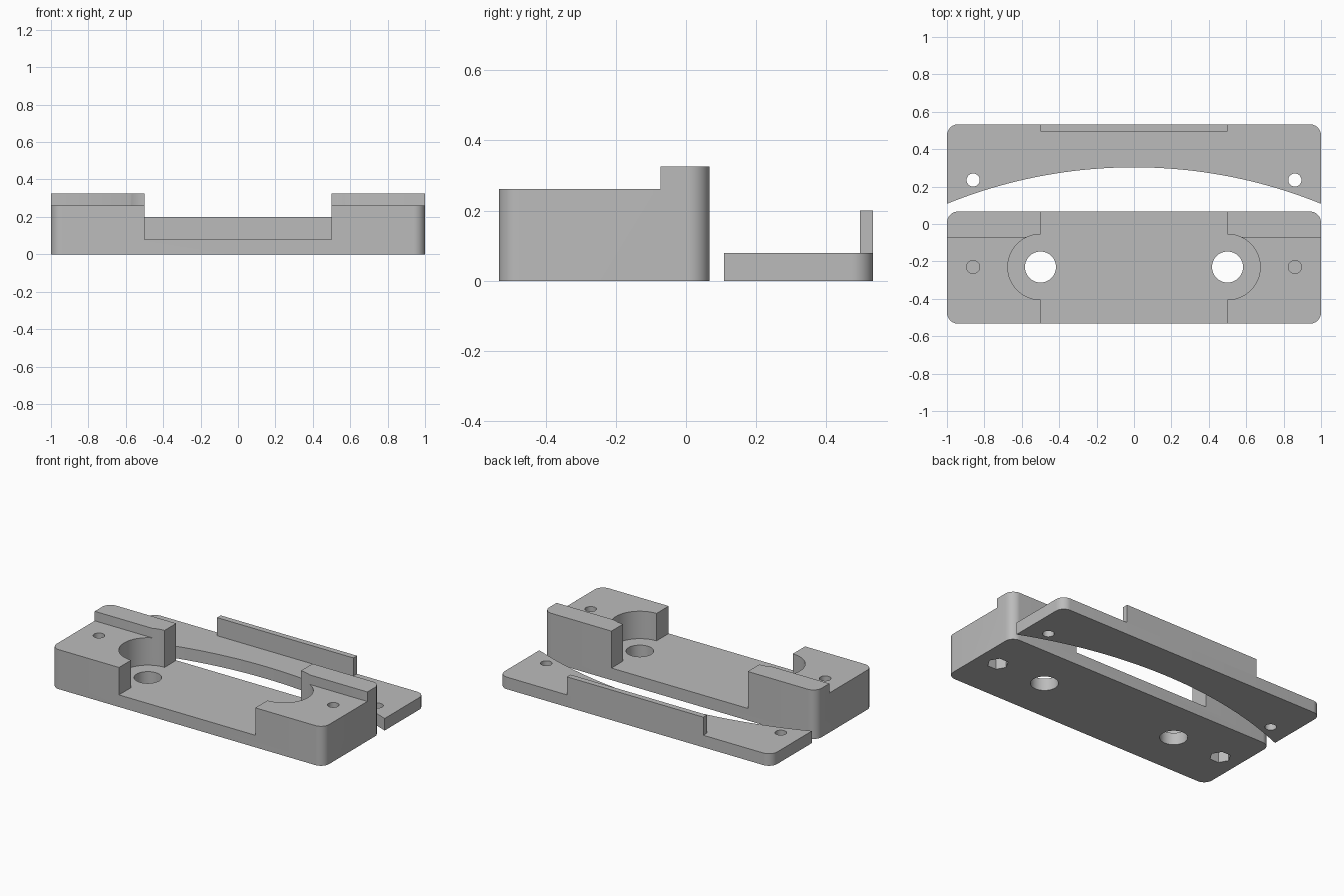
import bpy
import bmesh
from math import cos, sin, pi, radians, sqrt

if "Cube" in bpy.data.objects:
    bpy.data.objects.remove(bpy.data.objects["Cube"], do_unlink=True)

grey = bpy.data.materials.new("Plain grey")
grey.use_nodes = True
grey.diffuse_color = (0.5, 0.5, 0.5, 1)
grey.node_tree.nodes["Principled BSDF"].inputs["Base Color"].default_value = (0.5, 0.5, 0.5, 1)

FRONT, BASE_BACK, BACK = -0.533, 0.067, 0.533
FLOOR, PAD, RIDGE, LIP = 0.08, 0.262, 0.325, 0.2
HOLE_Y = -0.23


def arc(cx, cy, r, start, end, steps):
    """Points along an arc, angles in degrees."""
    angles = [radians(start + (end - start) * i / steps) for i in range(steps + 1)]
    return [(cx + r * cos(a), cy + r * sin(a)) for a in angles]


def prism(name, outline, z0, z1):
    """Extrude a flat outline between two heights."""
    bm = bmesh.new()
    face = bm.faces.new([bm.verts.new((x, y, z0)) for x, y in outline])
    top = bmesh.ops.extrude_face_region(bm, geom=[face])["geom"]
    verts = [v for v in top if isinstance(v, bmesh.types.BMVert)]
    bmesh.ops.translate(bm, verts=verts, vec=(0, 0, z1 - z0))
    bmesh.ops.recalc_face_normals(bm, faces=bm.faces)
    mesh = bpy.data.meshes.new(name)
    bm.to_mesh(mesh)
    bm.free()
    mesh.materials.append(grey)
    obj = bpy.data.objects.new(name, mesh)
    bpy.context.collection.objects.link(obj)
    return obj


def box(name, x0, x1, y0, y1, z0, z1):
    return prism(name, [(x0, y0), (x1, y0), (x1, y1), (x0, y1)], z0, z1)


def rod(name, x, y, r, z0, z1, sides=48):
    return prism(name, arc(x, y, r, 0, 360, sides)[:-1], z0, z1)


def select(obj):
    bpy.ops.object.select_all(action='DESELECT')
    obj.select_set(True)
    bpy.context.view_layer.objects.active = obj


def cut(target, cutter):
    """Subtract the cutter for good and discard it."""
    cutter.hide_render = True
    mod = target.modifiers.new("Cut", 'BOOLEAN')
    mod.operation = 'DIFFERENCE'
    mod.solver = 'EXACT'
    mod.object = cutter
    select(target)
    bpy.ops.object.modifier_apply(modifier=mod.name)
    bpy.data.objects.remove(cutter, do_unlink=True)


# Base block with rounded upright corners
R = 0.06
outline = (arc(1 - R, FRONT + R, R, -90, 0, 10) + arc(1 - R, BASE_BACK - R, R, 0, 90, 10)
           + arc(R - 1, BASE_BACK - R, R, 90, 180, 10) + arc(R - 1, FRONT + R, R, 180, 270, 10))
base = prism("base_block", outline, 0, RIDGE)

# Step in front of the rear ridges
cut(base, box("step_cutter", -1.2, 1.2, -0.8, -0.073, PAD, 0.5))

# Central channel with a round pocket in each side
channel = ([(-0.5, -0.8), (0.5, -0.8)] + arc(0.5, HOLE_Y, 0.175, -90, 90, 40)
           + [(0.5, 0.3), (-0.5, 0.3)] + arc(-0.5, HOLE_Y, 0.175, 90, 270, 40))
cut(base, prism("channel_cutter", channel, FLOOR, 0.5))

# Large through holes, blind screw holes and hexagonal nut recesses
for side in (-1, 1):
    cut(base, rod("bolt_cutter", side * 0.5, HOLE_Y, 0.083, -0.1, 0.2))
    cut(base, rod("screw_cutter", side * 0.86, HOLE_Y, 0.035, 0.12, 0.4, 32))
    cut(base, rod("nut_cutter", side * 0.86, HOLE_Y, 0.064, -0.1, 0.11, 6))

# Clamp plate with a curved front edge
END_Y, MID_Y = 0.108, 0.303
sag = MID_Y - END_Y
curve_r = (1 + sag * sag) / (2 * sag)
curve = []
for i in range(65):
    x = -1 + i / 32
    curve.append((x, MID_Y - curve_r + sqrt(curve_r ** 2 - x * x)))
plate_outline = (curve + arc(1 - R, BACK - R, R, 0, 90, 10)
                 + arc(R - 1, BACK - R, R, 90, 180, 10))
plate = prism("clamp_plate", plate_outline, 0, FLOOR)
for side in (-1, 1):
    cut(plate, rod("plate_hole_cutter", side * 0.86, 0.235, 0.035, -0.1, 0.2, 32))

# Upright lip along the back of the plate
lip = box("plate_lip", -0.5, 0.5, 0.495, BACK, FLOOR, LIP)

for part in (base, plate, lip):
    select(part)
    bpy.ops.object.shade_smooth_by_angle(angle=radians(30))
